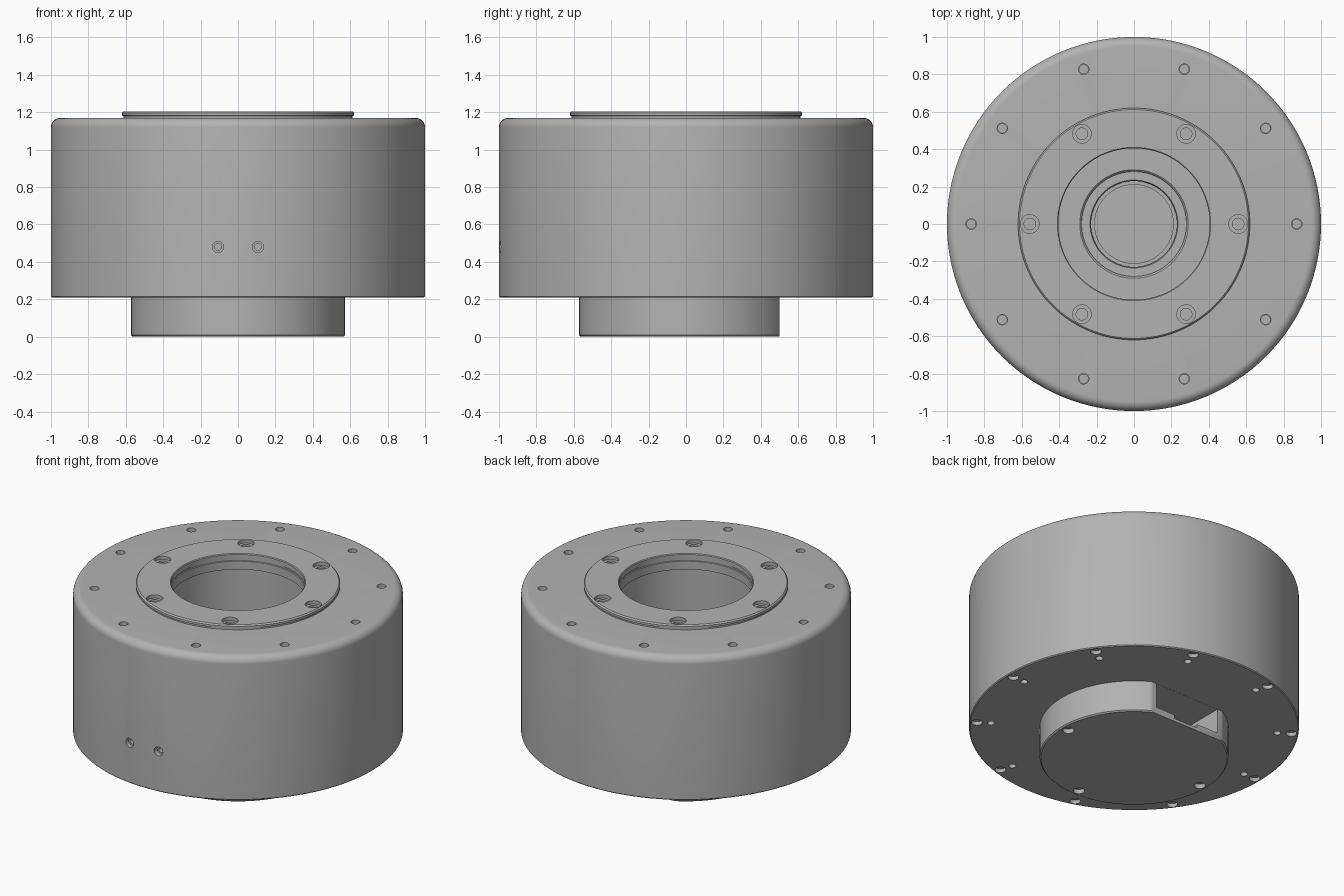
import bpy, bmesh, math
from mathutils import Matrix, Vector

cube = bpy.data.objects.get("Cube")
if cube:
    bpy.data.objects.remove(cube, do_unlink=True)

metal = bpy.data.materials.new("machined grey")
metal.use_nodes = True
grey = (0.45, 0.45, 0.45, 1)
metal.diffuse_color = grey
metal.node_tree.nodes["Principled BSDF"].inputs["Base Color"].default_value = grey


def lathe(bm, profile, steps, matrix=Matrix(), closed=False):
    """Spin (radius, height) points around z; open profiles end on the axis."""
    rings = []
    for r, z in profile:
        count = 1 if r == 0 else steps
        rings.append([bm.verts.new(matrix @ Vector((
            r * math.cos(math.tau * i / steps), r * math.sin(math.tau * i / steps), z)))
            for i in range(count)])
    pairs = list(zip(rings, rings[1:]))
    if closed:
        pairs.append((rings[-1], rings[0]))
    for a, b in pairs:
        for i in range(steps):
            j = (i + 1) % steps
            corners = [a[i % len(a)], a[j % len(a)], b[j % len(b)], b[i % len(b)]]
            bm.faces.new(list(dict.fromkeys(corners)))


def finish(bm, name):
    bmesh.ops.recalc_face_normals(bm, faces=bm.faces[:])
    mesh = bpy.data.meshes.new(name)
    bm.to_mesh(mesh)
    bm.free()
    mesh.materials.append(metal)
    obj = bpy.data.objects.new(name, mesh)
    bpy.context.collection.objects.link(obj)
    return obj


def turned(name, profile, steps=128, closed=False):
    bm = bmesh.new()
    lathe(bm, profile, steps, closed=closed)
    return finish(bm, name)


def cut(target, bm):
    """Subtract the solids in bm from the target and drop the cutter."""
    cutter = finish(bm, "cutter")
    cutter.hide_render = True
    mod = target.modifiers.new("cut", 'BOOLEAN')
    mod.operation, mod.solver, mod.object = 'DIFFERENCE', 'EXACT', cutter
    bpy.context.view_layer.objects.active = target
    bpy.ops.object.modifier_apply(modifier=mod.name)
    bpy.data.objects.remove(cutter, do_unlink=True)


def box_cut(target, x, y, z):
    bm = bmesh.new()
    size = [b - a for a, b in (x, y, z)]
    mid = [(a + b) / 2 for a, b in (x, y, z)]
    bmesh.ops.create_cube(bm, size=1, matrix=Matrix.Translation(mid) @ Matrix.Diagonal((*size, 1)))
    cut(target, bm)


def bore(bm, matrix, wide, shallow, narrow, deep):
    """Counterbored hole running down local -z from the origin."""
    lathe(bm, [(0, 0.02), (wide, 0.02), (wide, -shallow), (narrow, -shallow),
               (narrow, -deep), (0, -deep)], 24, matrix)


def hole_ring(bm, count, radius, z, sizes, upward=False):
    for i in range(count):
        a = math.tau * i / count
        m = Matrix.Translation((radius * math.cos(a), radius * math.sin(a), z))
        if upward:
            m = m @ Matrix.Rotation(math.pi, 4, 'X')
        bore(bm, m, *sizes)


# Housing: rounded top edge, open cavity and stepped floor
fillet = [(0.95 + 0.05 * math.cos(t), 1.12 + 0.05 * math.sin(t))
          for t in [math.pi / 2 * i / 8 for i in range(9)]]
housing = turned("housing", [(0, 0.21), (0.994, 0.21), (1, 0.216)] + fillet + [
    (0.45, 1.17), (0.45, 0.36), (0.29, 0.36), (0.28, 0.35), (0.28, 0.32),
    (0.235, 0.32), (0.23, 0.31), (0.23, 0.28), (0.21, 0.28), (0.21, 0.26), (0, 0.26)])

# Housing screw holes on the top, the underside and the front
holes = bmesh.new()
hole_ring(holes, 10, 0.87, 1.17, (0.028, 0.04, 0.024, 0.08))
hole_ring(holes, 10, 0.87, 0.21, (0.022, 0.04, 0.018, 0.08), True)
hole_ring(holes, 10, 0.955, 0.21, (0.033, 0.025, 0.018, 0.06), True)
for side in (-1, 1):
    m = Matrix.Translation((side * 0.107, -0.994, 0.48)) @ Matrix.Rotation(math.pi / 2, 4, 'X')
    bore(holes, m, 0.03, 0.03, 0.019, 0.12)
cut(housing, holes)

# Output ring with a stepped lip reaching into the cavity
output_ring = turned("output_ring", [
    (0.41, 1.205), (0.612, 1.205), (0.62, 1.197), (0.62, 1.182), (0.612, 1.18),
    (0.612, 1.165), (0.44, 1.165), (0.44, 1.10), (0.405, 1.10), (0.405, 1.155),
    (0.411, 1.157), (0.411, 1.167), (0.405, 1.169), (0.405, 1.2)], closed=True)
holes = bmesh.new()
hole_ring(holes, 6, 0.557, 1.205, (0.05, 0.022, 0.031, 0.034))
cut(output_ring, holes)

# Rear boss: flat back side with a cable slot and a lower notch
boss = turned("rear_boss", [(0, 0), (0.564, 0), (0.572, 0.008), (0.572, 0.215), (0, 0.215)])
box_cut(boss, (-1, 1), (0.5, 1), (-0.1, 0.3))
box_cut(boss, (-0.24, 0.24), (0.25, 0.6), (0.045, 0.209))
box_cut(boss, (-0.08, 0.1), (0.46, 0.6), (0.02, 0.1))
holes = bmesh.new()
for angle in (0, 180, 270):
    a = math.radians(angle)
    m = Matrix.Translation((0.52 * math.cos(a), 0.52 * math.sin(a), 0)) @ Matrix.Rotation(math.pi, 4, 'X')
    bore(holes, m, 0.035, 0.03, 0.02, 0.06)
cut(boss, holes)

# Smooth shading with crisp machined edges
for obj in (housing, output_ring, boss):
    bpy.ops.object.select_all(action='DESELECT')
    obj.select_set(True)
    bpy.context.view_layer.objects.active = obj
    bpy.ops.object.shade_smooth_by_angle(angle=math.radians(30))
